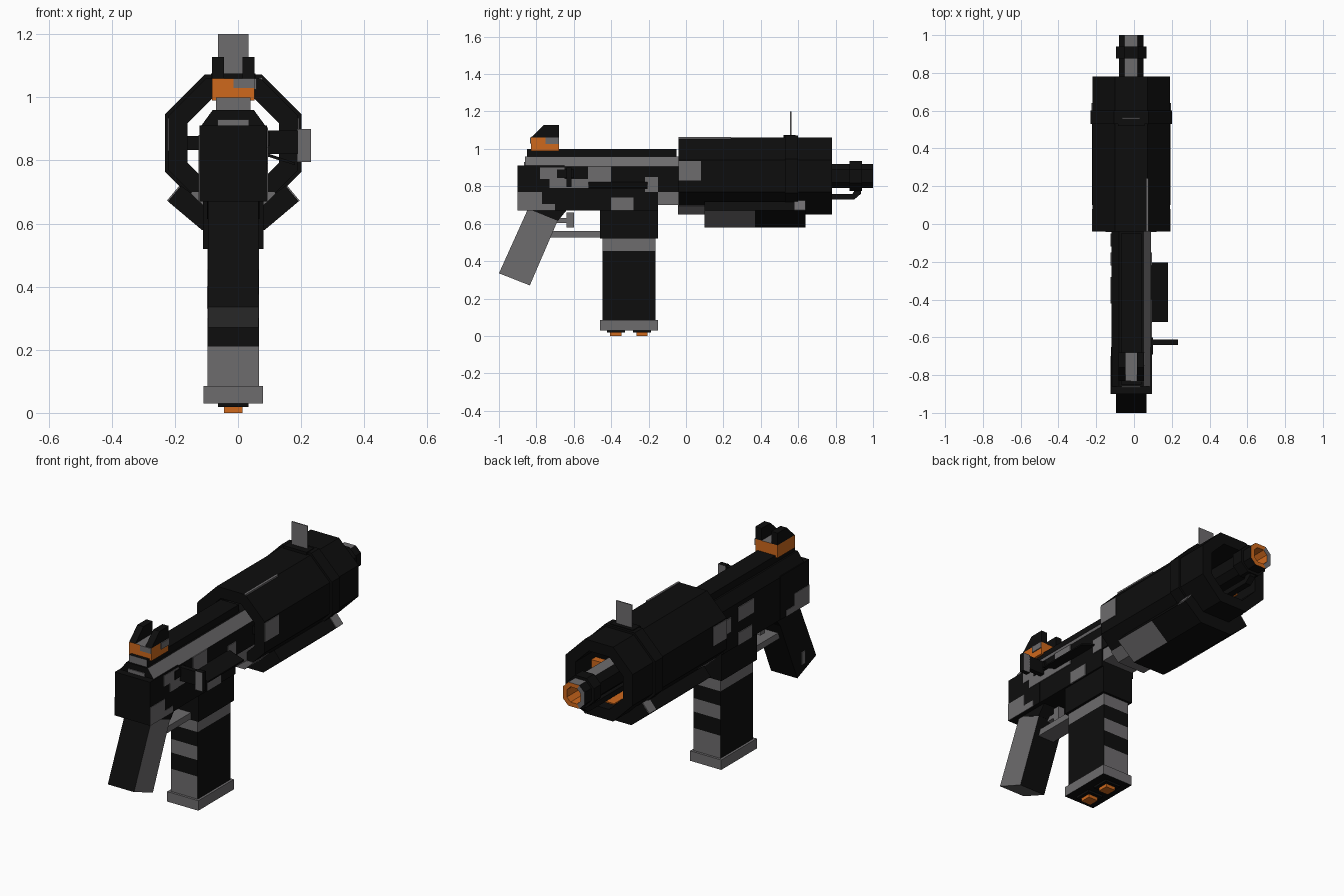
import bpy, bmesh, math

if "Cube" in bpy.data.objects:
    bpy.data.objects.remove(bpy.data.objects["Cube"])

CX = -0.015   # centre line of the body
CZ = 0.855    # barrel axis height


def material(name, rgb):
    m = bpy.data.materials.new(name)
    m.diffuse_color = (*rgb, 1)
    m.use_nodes = True
    m.node_tree.nodes["Principled BSDF"].inputs["Base Color"].default_value = m.diffuse_color
    return m


MATS = [material("black", (0.004, 0.004, 0.004)),
        material("grey", (0.155, 0.15, 0.155)),
        material("orange", (0.62, 0.14, 0.012))]
BLACK, GREY, ORANGE = 0, 1, 2


def finish(name, bm, rule):
    bmesh.ops.recalc_face_normals(bm, faces=bm.faces[:])
    bm.normal_update()
    for f in bm.faces:
        f.material_index = rule(f) if callable(rule) else rule
    me = bpy.data.meshes.new(name)
    bm.to_mesh(me)
    bm.free()
    for m in MATS:
        me.materials.append(m)
    ob = bpy.data.objects.new(name, me)
    bpy.context.collection.objects.link(ob)
    return ob


def prism(name, pts, axis, a, b, rule=BLACK):
    """Extrude a profile: axis 'x' takes (y, z) points, axis 'y' takes (x, z) points."""
    bm = bmesh.new()
    put = (lambda p, t: (t, p[0], p[1])) if axis == 'x' else (lambda p, t: (p[0], t, p[1]))
    lo = [bm.verts.new(put(p, a)) for p in pts]
    hi = [bm.verts.new(put(p, b)) for p in pts]
    n = len(pts)
    bm.faces.new(lo)
    bm.faces.new(hi)
    for i in range(n):
        bm.faces.new((lo[i], lo[(i + 1) % n], hi[(i + 1) % n], hi[i]))
    return finish(name, bm, rule)


def box(name, x, y, z, rule=BLACK):
    return prism(name, [(y[0], z[0]), (y[1], z[0]), (y[1], z[1]), (y[0], z[1])],
                 'x', x[0], x[1], rule)


def wide(name, half, y, z, rule=BLACK):
    return box(name, (CX - half, CX + half), y, z, rule)


def octagon(h, flat):
    p = [(flat, h), (h, flat), (h, -flat), (flat, -h)]
    p += [(-x, -z) for x, z in p]
    return [(CX + x, CZ + z) for x, z in p]


def tube(name, outer, inner, y0, y1, rule=BLACK):
    """Hollow octagonal tube along y."""
    bm = bmesh.new()
    loops = [[bm.verts.new((x, y, z)) for x, z in pts]
             for pts, y in ((outer, y0), (outer, y1), (inner, y1), (inner, y0))]
    for k in range(4):
        p, q = loops[k], loops[(k + 1) % 4]
        for i in range(8):
            j = (i + 1) % 8
            bm.faces.new((p[i], p[j], q[j], q[i]))
    return finish(name, bm, rule)


# Barrel shroud, its band and inner struts
inner = octagon(0.145, 0.062)
tube("shroud", octagon(0.205, 0.086), inner, -0.04, 0.78)
tube("shroud_band", octagon(0.2165, 0.091), octagon(0.2, 0.085), 0.53, 0.6)
for s, side in ((-1, "left"), (1, "right")):
    xs = sorted((CX + s * 0.05, CX + s * 0.15))
    box("strut_" + side, xs, (0.0, 0.12), (0.833, 0.877))
    box("strut_tip_" + side, xs, (0.6, 0.64), (0.833, 0.877), ORANGE)
    xs = sorted((CX + s * 0.2, CX + s * 0.208))
    box("shroud_patch_" + side, xs, (-0.04, 0.08), (0.83, 0.935), GREY)
box("shroud_edge_stripe", (0.066, 0.077), (-0.04, 0.24), (1.045, 1.063), GREY)
prism("shroud_lower_patch", [(CX + 0.086, 0.648), (CX + 0.135, 0.695), (CX + 0.13, 0.7),
                             (CX - 0.13, 0.7), (CX - 0.135, 0.695), (CX - 0.086, 0.648)],
      'y', -0.043, 0.1, GREY)
wide("shroud_floor_strip", 0.05, (0.2, 0.72), (0.71, 0.716), ORANGE)

# Lower handguard: wide tray with swept sides
half = [(0.1, 0.58), (0.207, 0.67), (0.165, 0.72), (0.08, 0.655)]
tray = [(CX + x, z) for x, z in half] + [(CX - x, z) for x, z in reversed(half)]
prism("handguard_rear", tray, 'y', 0.1, 0.37,
      lambda f: GREY if f.normal.z < -0.1 and abs(f.normal.x) > 0.3 else BLACK)
prism("handguard_front", tray, 'y', 0.37, 0.64)
for s in (-1, 1):
    prism("handguard_patch", [(CX + s * 0.207, 0.67), (CX + s * 0.21, 0.673),
                              (CX + s * 0.168, 0.723), (CX + s * 0.165, 0.72)],
          'y', 0.58, 0.64, GREY)

# Barrel, muzzle ring and rod beneath
tube("barrel", octagon(0.065, 0.034), octagon(0.042, 0.02), 0.05, 1.0,
     lambda f: (GREY if f.calc_center_median().x < CX else ORANGE) if f.normal.y > 0.9
     else ORANGE if f.calc_center_median().y > 0 and
     math.hypot(f.calc_center_median().x - CX, f.calc_center_median().z - CZ) < 0.045
     else GREY if f.normal.z > 0.9 else BLACK)
tube("muzzle_ring", octagon(0.08, 0.036), octagon(0.06, 0.03), 0.875, 0.94)
prism("under_rod", [(0.1, 0.73), (0.9, 0.73), (0.935, 0.76), (0.935, 0.79), (0.91, 0.79),
                    (0.89, 0.76), (0.1, 0.76)], 'x', CX - 0.018, CX + 0.018)
prism("barrel_plug", octagon(0.05, 0.025), 'y', 0.7, 0.72)

# Upper receiver: chamfered section, grey chamfer on the right
R = 0.105
prism("upper_receiver", [(CX - R, 0.77), (CX + R, 0.77), (CX + R, 0.905), (CX + 0.065, 0.96),
                         (CX - 0.065, 0.96), (CX - R, 0.905)], 'y', -0.86, 0.08,
      lambda f: GREY if f.normal.x > 0.3 and f.normal.z > 0.3 else BLACK)
wide("rear_plate", 0.05, (-0.865, -0.86), (0.91, 0.93), GREY)
wide("top_rail", 0.055, (-0.85, -0.05), (0.955, 1.0),
     lambda f: GREY if f.normal.y < -0.9 else BLACK)

# Lower receiver and magazine well
wide("rear_block", R + 0.002, (-0.9, -0.65), (0.67, 0.91))
wide("lower_receiver", R, (-0.66, -0.15), (0.67, 0.8))
wide("magazine_well", 0.096, (-0.46, -0.15), (0.52, 0.8))
wide("receiver_nose", 0.098, (-0.15, 0.08), (0.7, 0.78), GREY)

# Painted patches on both receiver sides (y range, z range)
both = [((-0.9, -0.77), (0.67, 0.77)), ((-0.77, -0.7), (0.67, 0.705)),
        ((-0.4, -0.28), (0.67, 0.74)), ((-0.22, -0.15), (0.77, 0.85))]
right = [((-0.73, -0.4), (0.79, 0.84)), ((-0.525, -0.4), (0.84, 0.905)),
         ((-0.78, -0.65), (0.84, 0.9))]
left = [((-0.42, -0.28), (0.8, 0.88)), ((-0.12, -0.05), (0.78, 0.88))]
for s, patches in ((1, both + right), (-1, both + left)):
    for y, z in patches:
        box("receiver_patch", sorted((CX + s * 0.103, CX + s * 0.1095)), y, z, GREY)

# Ejection port flap and charging handle on the right
prism("ejection_flap", [(0.085, 0.815), (0.18, 0.785), (0.18, 0.793), (0.085, 0.825)],
      'y', -0.52, -0.205)
box("handle_slide", (0.085, 0.1), (-0.69, -0.6), (0.845, 0.89))
box("handle_bar", (0.09, 0.19), (-0.64, -0.612), (0.82, 0.895))
box("handle_knob", (0.187, 0.232), (-0.64, -0.612), (0.795, 0.9),
    lambda f: GREY if abs(f.normal.y) > 0.9 else BLACK)

# Grip: grey sides and base, black back
prism("grip", [(-0.84, 0.69), (-1.0, 0.335), (-0.835, 0.27), (-0.68, 0.63), (-0.66, 0.69)],
      'x', CX - 0.08, CX + 0.08,
      lambda f: GREY if f.normal.x > 0.9 or f.normal.z < -0.8 else BLACK)
box("grip_patch", (CX - 0.084, CX - 0.08), (-0.9, -0.87), (0.33, 0.4), GREY)
prism("grip_shoulder", [(-0.82, 0.67), (-0.685, 0.615), (-0.64, 0.67)], 'x',
      CX - 0.083, CX + 0.083)

# Trigger and guard
wide("trigger_guard", 0.05, (-0.73, -0.45), (0.525, 0.56), GREY)
wide("trigger", 0.02, (-0.64, -0.6), (0.58, 0.66), GREY)
wide("trigger_link", 0.02, (-0.7, -0.63), (0.605, 0.63), GREY)

# Magazine: stacked bands, front and back striped in grey
levels = [0.08, 0.21, 0.3, 0.375, 0.455, 0.525]
for k in range(5):
    striped = k % 2 == 0
    wide("magazine_band", 0.082, (-0.447, -0.163), levels[k:k + 2],
         GREY if k == 4 else (lambda f, st=striped: GREY if st and abs(f.normal.y) > 0.9 else BLACK))
wide("magazine_base", 0.095, (-0.46, -0.15), (0.03, 0.085),
     lambda f: BLACK if f.normal.z < -0.9 else GREY)
for y in (-0.375, -0.235):
    wide("base_stud_collar", 0.048, (y - 0.048, y + 0.048), (0.018, 0.03))
    wide("base_stud", 0.03, (y - 0.03, y + 0.03), (0.0, 0.02), ORANGE)

# Rear sight: orange block with two black prongs
wide("rear_sight_base", 0.068, (-0.83, -0.68), (0.99, 1.06),
     lambda f: GREY if f.normal.z > 0.9 else ORANGE)
box("rear_sight_patch", (0.053, 0.058), (-0.75, -0.68), (1.025, 1.06), GREY)
box("rear_sight_patch", (CX, 0.053), (-0.834, -0.83), (1.03, 1.06), GREY)
for s in (-1, 1):
    x0, x1 = sorted((CX + s * 0.068, CX + s * 0.03))
    prism("rear_sight_prong", [(-0.83, 1.06), (-0.76, 1.127), (-0.68, 1.127), (-0.68, 1.06)],
          'x', x0, x1)

# Front sight: thin grey plate on a small foot
wide("front_sight_foot", 0.07, (0.52, 0.585), (1.05, 1.075))
wide("front_sight_plate", 0.048, (0.557, 0.563), (1.07, 1.2), GREY)
